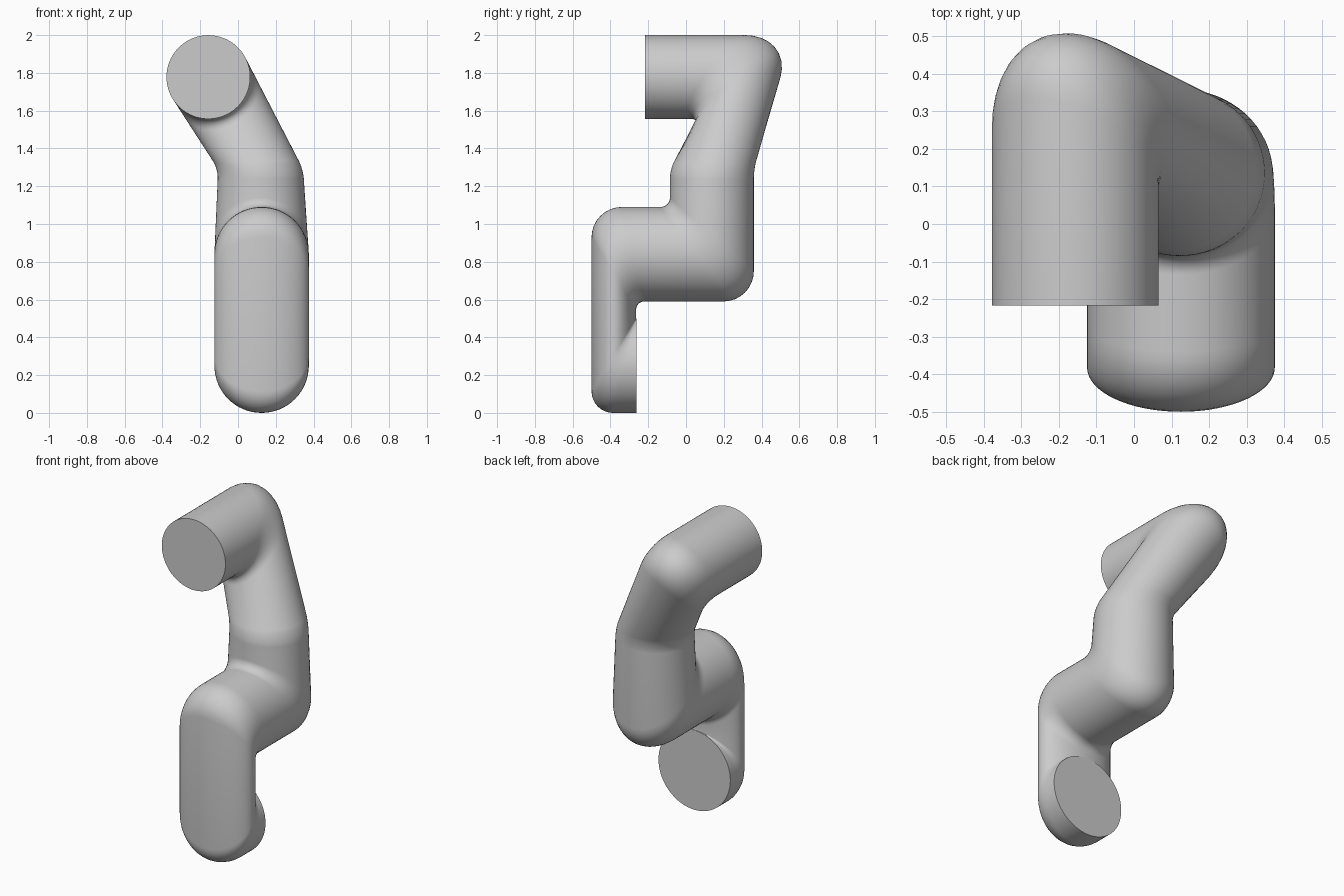
import bpy, bmesh, math
from mathutils import Vector as V

if "Cube" in bpy.data.objects:
    bpy.data.objects.remove(bpy.data.objects["Cube"])

SIDES, STEPS = 64, 8

# Bent tube stations: centre, half axis A, half axis B, corner cut at +A, corner cut at -A
stations = [
    ((.125, -.262, .25), (0, 0, .25), (.25, 0, 0), 0, 0),              # lower open face
    ((.125, -.382, .25), (0, .118, .25), (.25, 0, 0), .02, .16),       # bottom elbow
    ((.125, -.382, .84), (0, .118, -.25), (.25, 0, 0), .05, .16),      # front elbow
    ((.125, .137, .84), (0, .222, -.25), (.25, 0, 0), .16, .05),       # back elbow
    ((.120, .137, 1.29), (0, .222, 0), (.225, 0, 0), .05, .05),        # slight kink
    ((-.157, .315, 1.778), (-.109, .24, .193), (.193, 0, .109), .22, .07),  # top elbow
    ((-.157, -.217, 1.778), (-.109, 0, .193), (.193, 0, .109), 0, 0),  # upper end face
]


def rail(theta):
    """One lengthwise line of the tube with its corners rounded."""
    c, s = math.cos(theta), math.sin(theta)
    pts = [V(p) + V(a) * c + V(b) * s for p, a, b, _, _ in stations]
    line = [pts[0]]
    for i in range(1, len(pts) - 1):
        p = pts[i]
        before, after = pts[i - 1] - p, pts[i + 1] - p
        t = (1 + c) / 2
        cut = stations[i][3] * t + stations[i][4] * (1 - t)
        cut = min(cut, before.length * .48, after.length * .48)
        q0, q2 = p + before.normalized() * cut, p + after.normalized() * cut
        for k in range(STEPS + 1):
            u = k / STEPS
            w0, w1, w2 = (1 - u) ** 2, 1.414 * u * (1 - u), u * u
            line.append((q0 * w0 + p * w1 + q2 * w2) / (w0 + w1 + w2))
    line.append(pts[-1])
    return line


# Skin the rails and close both ends
bm = bmesh.new()
rails = [[bm.verts.new(p) for p in rail(2 * math.pi * j / SIDES)] for j in range(SIDES)]
for j in range(SIDES):
    r, n = rails[j], rails[(j + 1) % SIDES]
    for k in range(len(r) - 1):
        bm.faces.new((r[k], n[k], n[k + 1], r[k + 1]))
bm.faces.new([r[0] for r in rails])
bm.faces.new([r[-1] for r in rails])
bmesh.ops.recalc_face_normals(bm, faces=bm.faces)

mesh = bpy.data.meshes.new("bent_pipe")
bm.to_mesh(mesh)
bm.free()
pipe = bpy.data.objects.new("bent_pipe", mesh)
bpy.context.collection.objects.link(pipe)
bpy.context.view_layer.objects.active = pipe
pipe.select_set(True)
bpy.ops.object.shade_smooth_by_angle(angle=math.radians(40))
